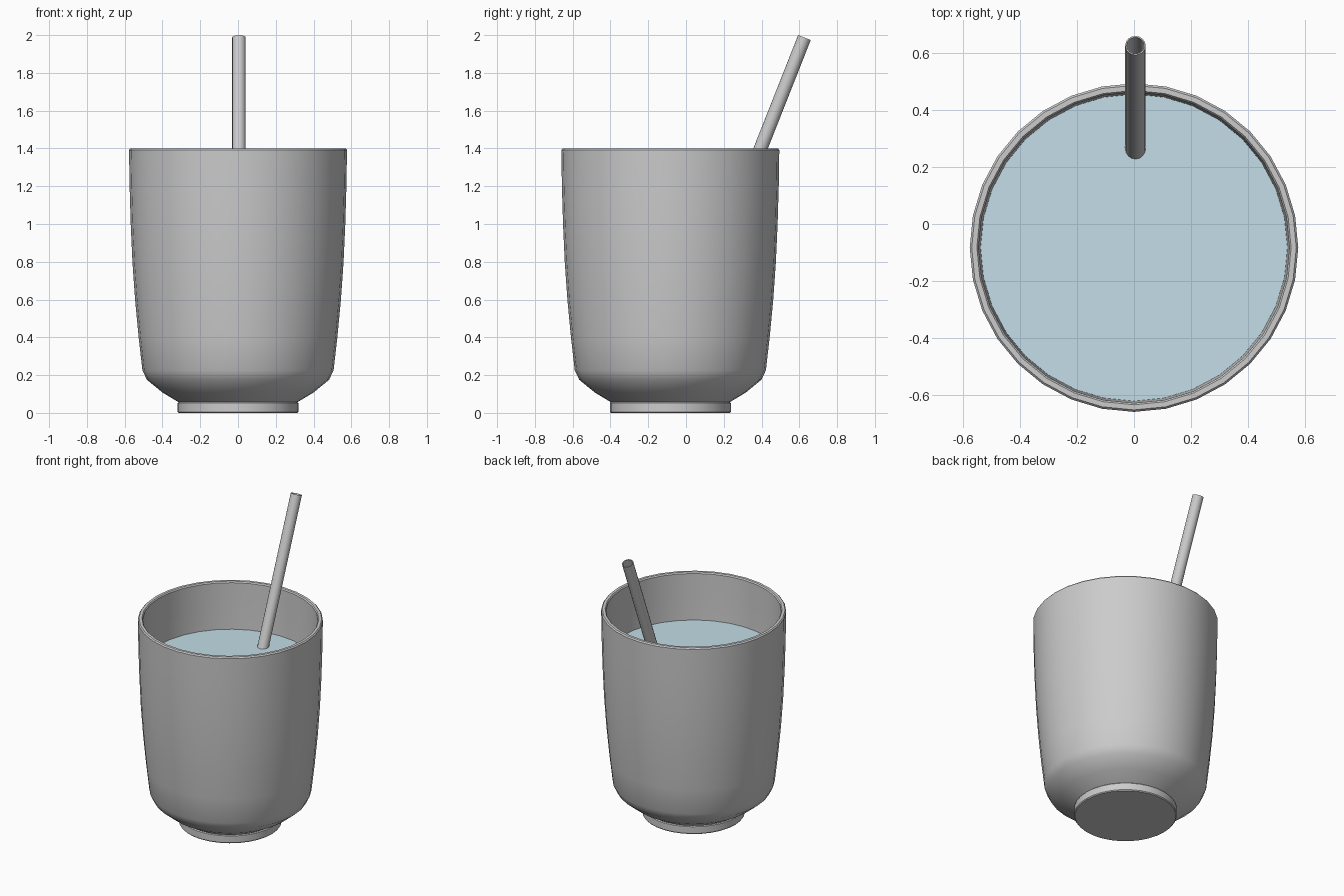
import bpy, bmesh, math
from mathutils import Vector

cube = bpy.data.objects.get("Cube")
if cube:
    bpy.data.objects.remove(cube, do_unlink=True)


def make_material(name, color):
    mat = bpy.data.materials.new(name)
    mat.use_nodes = True
    mat.diffuse_color = (*color, 1)
    mat.node_tree.nodes["Principled BSDF"].inputs["Base Color"].default_value = (*color, 1)
    return mat


def lathe(name, profile, sides, mat, closed=False):
    """Spin (radius, height) points about z; zero radius closes at the axis."""
    bm = bmesh.new()
    verts = [bm.verts.new((r, 0, z)) for r, z in profile]
    ends = verts[1:] + verts[:1] if closed else verts[1:]
    edges = [bm.edges.new(pair) for pair in zip(verts, ends)]
    bmesh.ops.spin(bm, geom=verts + edges, cent=(0, 0, 0), axis=(0, 0, 1),
                   angle=math.tau, steps=sides, use_merge=True)
    bmesh.ops.remove_doubles(bm, verts=bm.verts, dist=0.0005)
    bmesh.ops.recalc_face_normals(bm, faces=bm.faces)
    mesh = bpy.data.meshes.new(name)
    bm.to_mesh(mesh)
    bm.free()
    mesh.materials.append(mat)
    obj = bpy.data.objects.new(name, mesh)
    bpy.context.collection.objects.link(obj)
    bpy.ops.object.select_all(action='DESELECT')
    obj.select_set(True)
    bpy.context.view_layer.objects.active = obj
    bpy.ops.object.shade_smooth_by_angle(angle=math.radians(35))
    return obj


grey = make_material("ceramic grey", (0.6, 0.6, 0.6))
blue = make_material("pale blue liquid", (0.56, 0.74, 0.82))
SIDES = 32
CUP_Y = -0.083

# Cup: foot, rounded base, tapered wall, rim, then the inside
cup = lathe("cup", [
    (0, 0), (0.315, 0), (0.32, 0.006), (0.32, 0.052), (0.315, 0.057),
    (0.40, 0.108), (0.482, 0.175), (0.506, 0.225), (0.526, 0.4),
    (0.545, 0.6), (0.559, 0.8), (0.568, 1.0), (0.574, 1.2),
    (0.577, 1.392), (0.57, 1.4), (0.552, 1.4), (0.546, 1.392),
    (0.543, 1.2), (0.537, 1.0), (0.514, 0.6), (0.475, 0.23),
    (0.38, 0.14), (0, 0.1)], SIDES, grey)
cup.location.y = CUP_Y

# Liquid surface
liquid = lathe("liquid", [(0, 1.075), (0.539, 1.075)], SIDES, blue)
liquid.location.y = CUP_Y

# Hollow straw leaning towards the back
bottom = Vector((0.005, CUP_Y, 0.19))
top = Vector((0.005, 0.627, 1.987))
axis = top - bottom
length = axis.length
straw = lathe("straw", [(0.036, 0), (0.036, length), (0.031, length), (0.031, 0)],
              16, grey, closed=True)
straw.location = bottom
straw.rotation_euler = axis.to_track_quat('Z', 'Y').to_euler()
